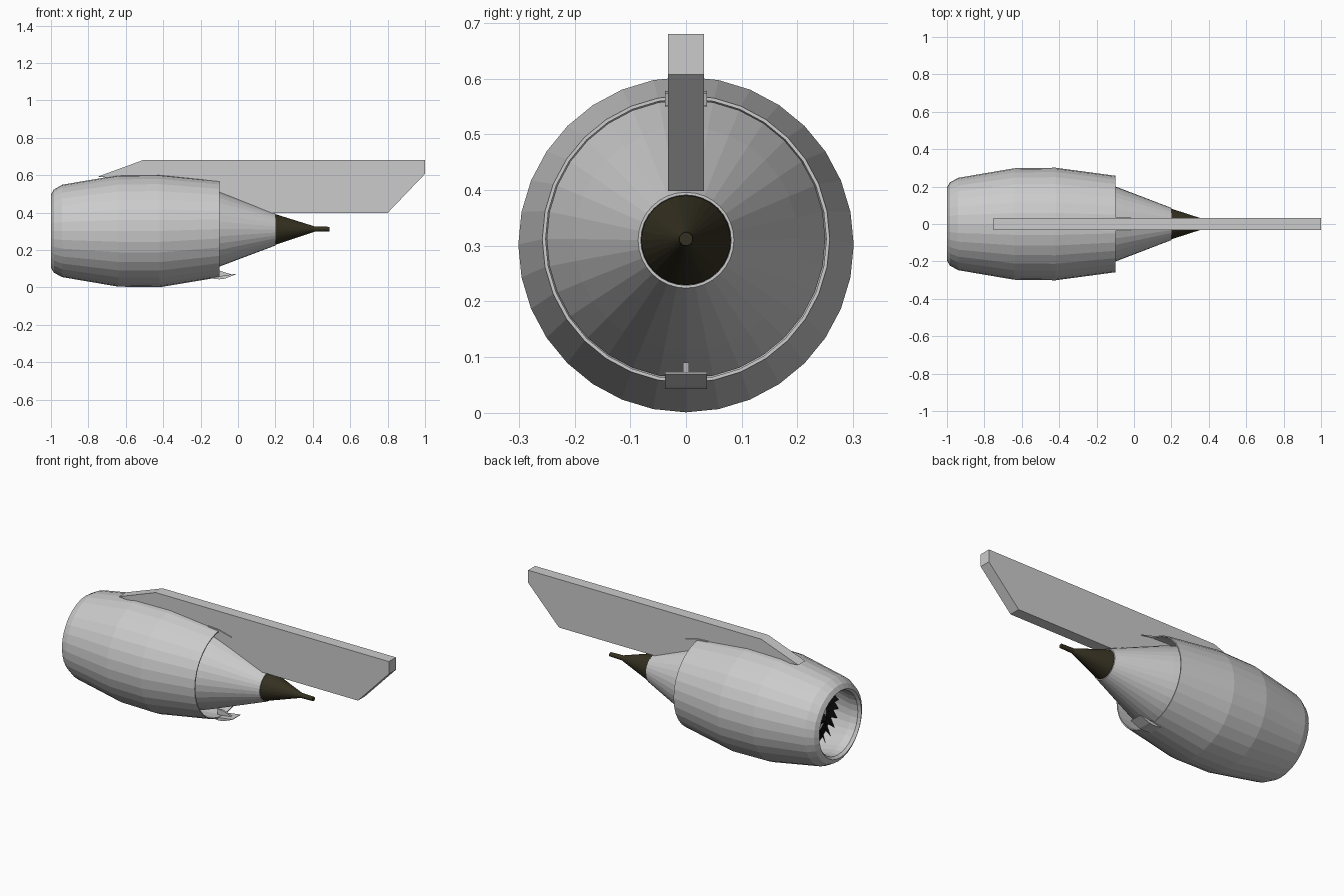
import bpy, bmesh, math
from mathutils import Matrix, Vector

if "Cube" in bpy.data.objects:
    bpy.data.objects.remove(bpy.data.objects["Cube"])

SIDES = 32


def material(name, rgb):
    m = bpy.data.materials.new(name)
    m.diffuse_color = (*rgb, 1)
    m.use_nodes = True
    m.node_tree.nodes["Principled BSDF"].inputs["Base Color"].default_value = m.diffuse_color
    return m


def finish(name, bm, mat=None):
    bmesh.ops.recalc_face_normals(bm, faces=bm.faces[:])
    me = bpy.data.meshes.new(name)
    bm.to_mesh(me)
    bm.free()
    ob = bpy.data.objects.new(name, me)
    bpy.context.collection.objects.link(ob)
    if mat:
        me.materials.append(mat)
    return ob


def revolve(name, stations, closed=False, mat=None, sides=SIDES):
    """Loft rings (x, radius, centre z) along the engine axis."""
    bm = bmesh.new()
    rings = []
    for x, r, cz in stations:
        rings.append([bm.verts.new((x, r * math.sin(a), cz + r * math.cos(a)))
                      for a in (2 * math.pi * i / sides for i in range(sides))])
    pairs = list(zip(rings, rings[1:]))
    if closed:
        pairs.append((rings[-1], rings[0]))
    else:
        bm.faces.new(rings[0])
        bm.faces.new(rings[-1])
    for a, b in pairs:
        for i in range(sides):
            j = (i + 1) % sides
            bm.faces.new((a[i], a[j], b[j], b[i]))
    return finish(name, bm, mat)


def extrude_side(name, profile, half_width):
    """Extrude an x-z outline symmetrically across y."""
    bm = bmesh.new()
    face = bm.faces.new([bm.verts.new((x, -half_width, z)) for x, z in profile])
    new = bmesh.ops.extrude_face_region(bm, geom=[face])
    bmesh.ops.translate(bm, vec=(0, 2 * half_width, 0),
                        verts=[v for v in new["geom"] if isinstance(v, bmesh.types.BMVert)])
    return finish(name, bm)


dark = material("dark_metal", (0.035, 0.03, 0.015))
black = material("fan_black", (0.003, 0.003, 0.003))

# Hollow cowling: outer skin, then back along the duct
revolve("nacelle", [
    (-1.0, 0.195, 0.301), (-0.985, 0.222, 0.301), (-0.94, 0.247, 0.302),
    (-0.64, 0.298, 0.302), (-0.42, 0.301, 0.302), (-0.10, 0.258, 0.312),
    (-0.10, 0.252, 0.312), (-0.42, 0.27, 0.306), (-0.64, 0.25, 0.302),
    (-0.84, 0.205, 0.301), (-0.94, 0.182, 0.301), (-0.985, 0.183, 0.301),
], closed=True)

# Core cowl inside the bypass duct, tapering to the hot nozzle
revolve("core_cowl", [
    (-0.84, 0.10, 0.301), (-0.5, 0.22, 0.306), (-0.24, 0.25, 0.312), (-0.10, 0.201, 0.312),
    (0.08, 0.132, 0.311), (0.20, 0.086, 0.310), (0.20, 0.081, 0.310),
    (0.17, 0.080, 0.310),
])

# Exhaust plug with its tail tube
revolve("exhaust_plug", [
    (0.17, 0.081, 0.310), (0.205, 0.080, 0.310), (0.41, 0.014, 0.312),
    (0.49, 0.012, 0.312),
], mat=dark)

# Fan: backing disc, spinner and twisted blades
revolve("fan_disc", [(-0.80, 0.21, 0.301), (-0.78, 0.215, 0.301)], mat=black)
revolve("fan_spinner", [(-0.91, 0.003, 0.301), (-0.88, 0.03, 0.301),
                        (-0.80, 0.06, 0.301)], mat=black)
bm = bmesh.new()
BLADES = 24
for i in range(BLADES):
    turn = Matrix.Rotation(2 * math.pi * i / BLADES, 4, 'X')
    quad = [(-0.83, -0.008, 0.05), (-0.80, 0.008, 0.05),
            (-0.80, 0.028, 0.203), (-0.85, -0.024, 0.198)]
    bm.faces.new([bm.verts.new(turn @ Vector(p) + Vector((0, 0, 0.301))) for p in quad])
finish("fan_blades", bm, black)

# Pylon
extrude_side("pylon", [
    (-0.75, 0.592), (-0.51, 0.68), (1.0, 0.68), (1.0, 0.607),
    (0.80, 0.398), (-0.10, 0.398), (-0.20, 0.55),
], 0.0325)

# Fairings at the nozzle's trailing edge, above and below
extrude_side("upper_fairing", [
    (-0.17, 0.578), (-0.10, 0.573), (-0.02, 0.552), (-0.02, 0.549), (-0.10, 0.562), (-0.17, 0.565),
], 0.038)
extrude_side("lower_fairing", [
    (-0.18, 0.052), (-0.10, 0.043), (-0.07, 0.047), (-0.01, 0.070), (-0.01, 0.073), (-0.10, 0.060),
], 0.038)
extrude_side("lower_fairing_rib", [(-0.13, 0.055), (-0.13, 0.09), (-0.10, 0.09), (-0.03, 0.068)], 0.005)
